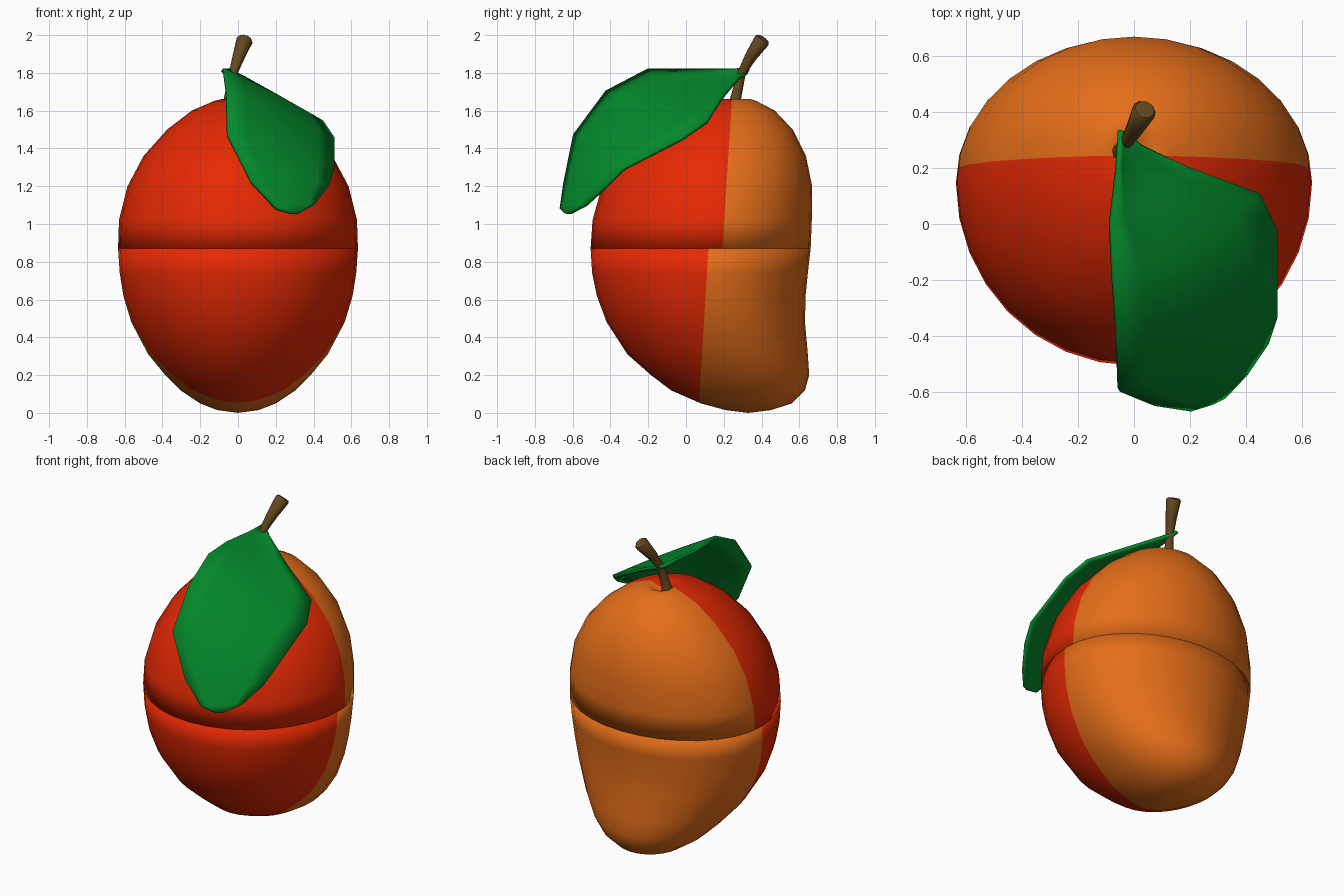
import bpy, bmesh, math
from mathutils import Vector

if "Cube" in bpy.data.objects:
    bpy.data.objects.remove(bpy.data.objects["Cube"])

def material(name, rgb):
    m = bpy.data.materials.new(name)
    m.diffuse_color = (*rgb, 1)
    m.use_nodes = True
    m.node_tree.nodes["Principled BSDF"].inputs["Base Color"].default_value = m.diffuse_color
    return m

RED = material("ripe red", (0.79, 0.022, 0.001))
ORANGE = material("mango orange", (0.78, 0.155, 0.01))
GREEN = material("leaf green", (0.001, 0.25, 0.024))
BROWN = material("stem brown", (0.13, 0.066, 0.013))

def finish(bm, name, mats, angle=180):
    bmesh.ops.recalc_face_normals(bm, faces=bm.faces)
    me = bpy.data.meshes.new(name)
    bm.to_mesh(me)
    bm.free()
    ob = bpy.data.objects.new(name, me)
    bpy.context.collection.objects.link(ob)
    for m in mats:
        me.materials.append(m)
    bpy.ops.object.select_all(action='DESELECT')
    bpy.context.view_layer.objects.active = ob
    ob.select_set(True)
    if angle >= 180:
        bpy.ops.object.shade_smooth()
    else:
        bpy.ops.object.shade_smooth_by_angle(angle=math.radians(angle))
    return ob

def loft(bm, rings, pole=None):
    """Skin closed rings; cap the first, close the last on a pole point or a cap."""
    vs = [[bm.verts.new(p) for p in r] for r in rings]
    n = len(vs[0])
    for a, b in zip(vs, vs[1:]):
        for i in range(n):
            j = (i + 1) % n
            bm.faces.new((a[i], a[j], b[j], b[i]))
    bm.faces.new(vs[0])
    if pole:
        p = bm.verts.new(pole)
        for i in range(n):
            bm.faces.new((vs[-1][i], vs[-1][(i + 1) % n], p))
    else:
        bm.faces.new(vs[-1])

def egg_ring(z, w, y0, y1, n=32):
    c = y0 + 0.56 * (y1 - y0)  # widest point sits behind the middle
    pts = []
    for i in range(n):
        a = 2 * math.pi * i / n
        s = math.sin(a)
        pts.append((w * math.cos(a), c + s * ((y1 - c) if s > 0 else (c - y0)), z))
    return pts

def fruit_half(name, rings, pole, low, high):
    """Half of the fruit; red in front of the plane through low-high (y, z), orange behind."""
    bm = bmesh.new()
    loft(bm, [egg_ring(*r) for r in rings], pole)
    co = Vector((0, low[0], low[1]))
    no = Vector((0, high[1] - low[1], low[0] - high[0])).normalized()
    bmesh.ops.bisect_plane(bm, geom=bm.verts[:] + bm.edges[:] + bm.faces[:],
                           plane_co=co, plane_no=no, dist=1e-4)
    for f in bm.faces:
        f.material_index = int((f.calc_center_median() - co).dot(no) > 0)
    finish(bm, name, [RED, ORANGE])

# Fruit: rings are (z, half width, front y, back y), from the seam outward
SEAM = (0.87, 0.635, -0.505, 0.66)
fruit_half("upper_fruit", [
    SEAM, (1.02, 0.63, -0.495, 0.666), (1.2, 0.585, -0.445, 0.668),
    (1.36, 0.50, -0.35, 0.635), (1.5, 0.375, -0.21, 0.565),
    (1.6, 0.245, -0.06, 0.47), (1.65, 0.13, 0.09, 0.375),
    (1.662, 0.085, 0.16, 0.34), (1.645, 0.04, 0.22, 0.305)],
    (0, 0.265, 1.63), (0.193, 0.87), (0.243, 1.66))
fruit_half("lower_fruit", [
    SEAM, (0.74, 0.626, -0.497, 0.645), (0.62, 0.607, -0.472, 0.633),
    (0.48, 0.565, -0.42, 0.63), (0.31, 0.475, -0.31, 0.645),
    (0.2, 0.385, -0.185, 0.652), (0.12, 0.305, -0.08, 0.63),
    (0.05, 0.2, 0.08, 0.56), (0.015, 0.11, 0.21, 0.45)],
    (0, 0.33, 0.0), (0.07, 0.07), (0.117, 0.84))

# Stem: tapered bent rod, flared at both ends
path = [((-0.05, 0.255, 1.61), 0.05), ((-0.045, 0.262, 1.66), 0.03),
        ((-0.025, 0.295, 1.8), 0.023), ((0.005, 0.345, 1.89), 0.033),
        ((0.035, 0.402, 1.972), 0.044), ((0.038, 0.408, 1.981), 0.036)]
pts = [Vector(p) for p, r in path]
rings = []
for i, (p, r) in enumerate(path):
    d = pts[min(i + 1, len(pts) - 1)] - pts[max(i - 1, 0)]
    q = Vector((0, 0, 1)).rotation_difference(d)
    rings.append([pts[i] + q @ Vector((r * math.cos(a), r * math.sin(a), 0))
                  for a in (2 * math.pi * k / 10 for k in range(10))])
bm = bmesh.new()
loft(bm, rings)
finish(bm, "stem", [BROWN], 50)

# Leaf: sheet spanned between its left and right edges, bulging outward
left = [(-0.05, 0.335, 1.82), (-0.06, 0.2, 1.815), (-0.085, 0, 1.815), (-0.075, -0.2, 1.815),
        (-0.06, -0.42, 1.70), (-0.055, -0.59, 1.47), (0.07, -0.64, 1.22),
        (0.2, -0.66, 1.08), (0.28, -0.635, 1.055)]
right = [(-0.02, 0.32, 1.80), (0.03, 0.28, 1.775), (0.2, 0.2, 1.68), (0.445, 0.11, 1.54),
         (0.505, -0.02, 1.45), (0.505, -0.33, 1.29), (0.475, -0.42, 1.2),
         (0.4, -0.53, 1.1), (0.32, -0.615, 1.055)]
bulge = [0, -0.02, -0.015, 0.01, 0.03, 0.035, 0.03, 0.015, 0]
COLS = 6
bm = bmesh.new()
grid = []
for l, r, b in zip(left, right, bulge):
    row = []
    for k in range(COLS + 1):
        t = k / COLS
        p = Vector(l).lerp(Vector(r), t)
        p += Vector((0.35, -0.6, 0.7)) * b * math.sin(math.pi * t)
        row.append(bm.verts.new(p))
    grid.append(row)
for a, b in zip(grid, grid[1:]):
    for k in range(COLS):
        bm.faces.new((a[k], b[k], b[k + 1], a[k + 1]))
leaf = finish(bm, "leaf", [GREEN], 60)
sol = leaf.modifiers.new("thickness", 'SOLIDIFY')
sol.thickness = 0.02
sol.offset = 0
